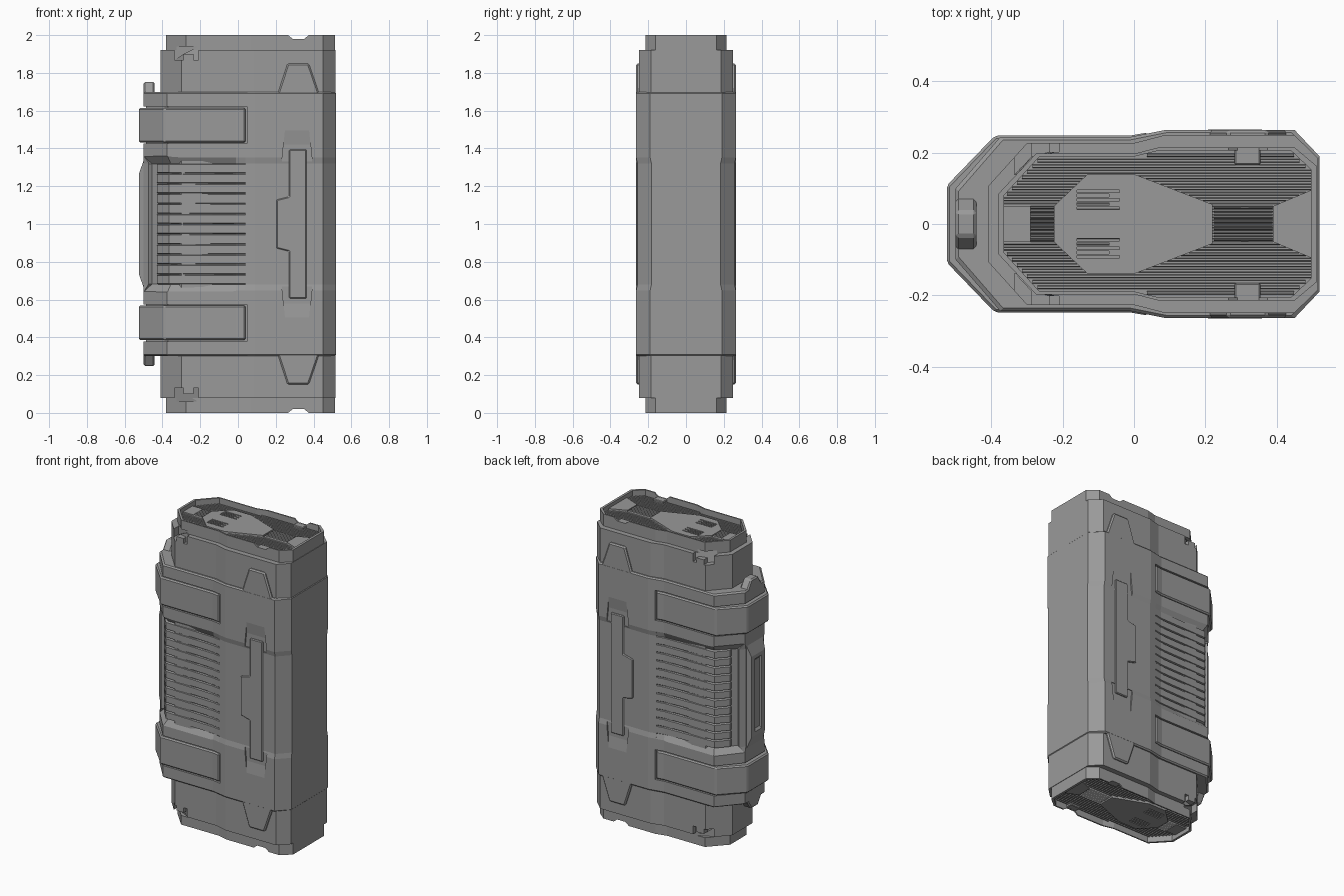
import bpy, bmesh

if "Cube" in bpy.data.objects:
    bpy.data.objects.remove(bpy.data.objects["Cube"])

CENTRE = 1.0  # all parts are modelled about mid height and mirrored there

grey = bpy.data.materials.new("dark_grey")
grey.diffuse_color = (0.32, 0.32, 0.32, 1)
grey.use_nodes = True
grey.node_tree.nodes["Principled BSDF"].inputs["Base Color"].default_value = grey.diffuse_color


def full(half):
    """Mirror a half outline (y > 0) into a closed outline."""
    return half + [(x, -y) for x, y in reversed(half)]


def inset(half, dx, dy):
    return [(x - dx if x > 0.4 else x + dx if x < -0.3 else x, y - dy) for x, y in half]


def at_z(pts, z):
    return [(x, y, z) for x, y in pts]


def prism_z(pts, z0, z1):
    return [at_z(pts, z0), at_z(pts, z1)]


def prism_y(pts, y0, y1):
    return [[(x, y, z) for x, z in pts] for y in (y0, y1)]


def prism_x(pts, x0, x1):
    return [[(x, y, z) for y, z in pts] for x in (x0, x1)]


def box(x0, x1, y0, y1, z0, z1):
    return prism_z([(x0, y0), (x1, y0), (x1, y1), (x0, y1)], z0, z1)


def make(name, solids, mirror="", bevel=0.0, cutters=(), cutter=False):
    """Build an object from lofted ring stacks, with mirror, cuts and bevel."""
    bm = bmesh.new()
    for rings in solids:
        vs = [[bm.verts.new(p) for p in r] for r in rings]
        n = len(vs[0])
        for a, b in zip(vs, vs[1:]):
            for i in range(n):
                j = (i + 1) % n
                bm.faces.new((a[i], a[j], b[j], b[i]))
        bm.faces.new(vs[0][::-1])
        bm.faces.new(vs[-1])
    bmesh.ops.recalc_face_normals(bm, faces=bm.faces[:])
    me = bpy.data.meshes.new(name)
    bm.to_mesh(me)
    bm.free()
    me.materials.append(grey)
    ob = bpy.data.objects.new(name, me)
    bpy.context.collection.objects.link(ob)
    ob.location.z = CENTRE
    if bevel:
        m = ob.modifiers.new("bevel", "BEVEL")
        m.width, m.segments, m.limit_method = bevel, 1, "ANGLE"
    for c in cutters:
        m = ob.modifiers.new("cut", "BOOLEAN")
        m.operation, m.solver, m.object = "DIFFERENCE", "EXACT", c
    if mirror:
        m = ob.modifiers.new("mirror", "MIRROR")
        m.use_axis = ("x" in mirror, "y" in mirror, "z" in mirror)
        m.use_mirror_merge = False
    if cutter:
        ob.hide_render = True
        ob.display_type = "WIRE"
    return ob


# Half outlines seen from above
SHELL = [(-0.50, 0.10), (-0.375, 0.244), (-0.01, 0.244), (0.09, 0.264), (0.45, 0.264), (0.52, 0.19)]
CORE = [(-0.41, 0.105), (-0.30, 0.227), (0, 0.227), (0.085, 0.249), (0.45, 0.249), (0.516, 0.185)]
RIM = [(-0.38, 0.085), (-0.275, 0.197), (0, 0.197), (0.07, 0.215), (0.45, 0.215), (0.513, 0.162)]
WELL = [(-0.365, 0.08), (-0.265, 0.189), (0, 0.189), (0.07, 0.206), (0.44, 0.206), (0.497, 0.152)]

# Core block with a rim and a sunken well at each end
rim_notch = make("rim_notch_cutter", [prism_y(
    [(0.265, 1.02), (0.265, 1.0), (0.29, 0.98), (0.35, 0.98), (0.375, 1.0), (0.375, 1.02)], 0.18, 0.3)],
    "yz", cutter=True)
notch = [(-0.335, 0.94), (-0.335, 0.868), (-0.288, 0.868), (-0.288, 0.9), (-0.236, 0.9),
         (-0.236, 0.868), (-0.21, 0.868), (-0.21, 0.94)]
side_notch = make("side_notch_cutter", [[
    [(x, 0.202 + min(0, x + 0.275) * 1.067, z) for x, z in notch],
    [(x, 0.3, z) for x, z in notch]]], "yz", cutter=True)
stack = [(CORE, 0.922), (RIM, 0.922), (RIM, 1.0), (WELL, 1.0), (WELL, 0.955)]
rings = [at_z(full(o), -z) for o, z in reversed(stack)] + [at_z(full(o), z) for o, z in stack]
make("core_block", [rings], cutters=(rim_notch, side_notch))

# Shell: outer sleeve with a shallow waist, strap channels and pockets
channel_half = [(0.047, 0.32), (-0.42, 0.32), (-0.6, 0.14)]
channel_in = [(0.047, 0.24), (-0.01, 0.231), (-0.37, 0.231), (-0.486, 0.097)]
strap_out = [(0.04, 0.257), (-0.01, 0.248), (-0.39, 0.248), (-0.525, 0.108)]
strap_in = [(0.04, 0.215), (-0.36, 0.215), (-0.46, 0.09)]


def wrap(outer, inner):
    """U shaped band that wraps the narrow end."""
    return full(outer) + full(inner)[::-1]


channel = make("strap_channel_cutter", [prism_z(wrap(channel_half, channel_in), 0.425, 0.621)],
               "z", cutter=True)
beyond = [(-0.56, 0.18), (-0.42, 0.32), (0.04, 0.32)]
grip_deep = [(0.04, 0.245), (-0.01, 0.234), (-0.355, 0.212), (-0.455, 0.112)] + beyond
grip_edge = [(0.04, 0.256), (-0.01, 0.246), (-0.373, 0.246), (-0.50, 0.103)] + beyond
grip = make("grip_recess_cutter", [[at_z(grip_edge, -0.36), at_z(grip_deep, -0.318),
                                    at_z(grip_deep, 0.318), at_z(grip_edge, 0.36)]], "y", cutter=True)
pocket_z = [(0.266, 0.51), (0.2545, 0.42), (0.2545, 0.33), (0.3, 0.33), (0.3, 0.51)]
pocket = make("bar_pocket_cutter", [[[(x + s * (0.36 - z) * 0.1, y, z) for y, z in pocket_z]
                                     for x, s in ((0.235, -1), (0.39, 1))]], "yz", cutter=True)
layers = [(0.70, 0.008, 0.008), (0.692, 0, 0), (0.352, 0, 0), (0.32, 0, 0.007)]
rings = [at_z(full(inset(SHELL, dx, dy)), -z) for z, dx, dy in layers]
rings += [at_z(full(inset(SHELL, dx, dy)), z) for z, dx, dy in reversed(layers)]
make("outer_shell", [rings], cutters=(channel, grip, pocket))

# Straps around the narrow end
make("strap", [prism_z(wrap(strap_out, strap_in), 0.431, 0.615)], "z", bevel=0.008)

# Grip ribs on sides and chamfers, split by narrow grooves
rib_in = [(-0.42, 0.09), (-0.34, 0.18), (0.04, 0.2)]
rib_top = [(0.04, 0.249), (-0.01, 0.239), (-0.365, 0.228), (-0.43, 0.155)] + rib_in
rib_foot = [(0.04, 0.244), (-0.01, 0.233), (-0.352, 0.211), (-0.42, 0.14)] + rib_in
ribs = []
for i in range(6):
    z = 0.027 + i * 0.0535
    ribs.append([at_z(rib_foot, z - 0.0262), at_z(rib_top, z - 0.0215),
                 at_z(rib_top, z + 0.0215), at_z(rib_foot, z + 0.0262)])
make("grip_ribs", ribs, "yz")

# Trapezoid tabs that lap over the core
make("lap_tab", [prism_y([(0.20, 0.66), (0.215, 0.705), (0.262, 0.85), (0.375, 0.85),
                          (0.425, 0.705), (0.44, 0.66)], 0.2, 0.2635)], "yz", bevel=0.008)

# Side bars with a central step
make("side_bar", [prism_y([(0.27, 0.394), (0.363, 0.394), (0.363, -0.394), (0.27, -0.394),
                           (0.27, -0.145), (0.203, -0.128), (0.203, 0.128), (0.27, 0.145)],
                          0.22, 0.265)], "y", bevel=0.005)


# Narrow end plate with a slot, and lugs at each end of the sleeve
def rect_x(x, y, z):
    return [(x, -y, -z), (x, y, -z), (x, y, z), (x, -y, z)]


make("end_plate", [[rect_x(-0.47, 0.085, 0.335), rect_x(-0.50, 0.085, 0.335), rect_x(-0.525, 0.07, 0.265),
                    rect_x(-0.525, 0.035, 0.24), rect_x(-0.513, 0.028, 0.225)]])
lug = [(-0.075, 0.66), (0.075, 0.66), (0.07, 0.70), (0.035, 0.752), (-0.035, 0.752), (-0.07, 0.70)]
make("end_lug", [prism_x(lug, -0.50, -0.442)], "z", bevel=0.008)


# End well floor: fine ridges clipped to the outline
def x_range(y):
    h = WELL
    lo = h[0][0] + max(0, y - h[0][1]) / (h[1][1] - h[0][1]) * (h[1][0] - h[0][0])
    if y > h[1][1]:
        lo = (y - h[2][1]) / (h[3][1] - h[2][1]) * h[3][0]
    hi = h[5][0] - max(0, y - h[5][1]) / (h[4][1] - h[5][1]) * (h[5][0] - h[4][0])
    return lo, hi


ridges = []
for i in range(13):
    y = 0.007 + i * 0.0155
    lo, hi = x_range(y + 0.005)
    ridges.append(prism_x([(y - 0.006, 0.95), (y - 0.003, 0.966), (y + 0.003, 0.966), (y + 0.006, 0.95)],
                          lo, hi))
make("floor_ridges", ridges, "yz")

# Contact plate with finger slots
slots = [box(-0.16, -0.04 - 0.03 * (i % 2), y - 0.004, y + 0.004, 0.962, 1.0)
         for i in range(5) for y in [0.044 + i * 0.012]]
slot_cut = make("contact_slot_cutter", slots, "y", cutter=True)
make("contact_plate", [prism_z(full([(-0.225, 0.05), (-0.13, 0.14), (0.0, 0.14), (0.22, 0.055)]),
                               0.94, 0.977)], "z", cutters=(slot_cut,))

# Key plates, ribbed necks and clips beside the contact plate
make("key_plate", [prism_z(full([(0.39, 0.05), (0.497, 0.095)]), 0.94, 0.977),
                   prism_z(full([(-0.365, 0.05), (-0.29, 0.05)]), 0.94, 0.974)], "z")
neck = [prism_z(full([(0.22, 0.055), (0.305, 0.048), (0.39, 0.05)]), 0.94, 0.96)]
for i in range(5):
    y = 0.005 + i * 0.01
    for x0, x1 in ((0.225, 0.388), (-0.29, -0.222)):
        neck.append(prism_x([(y - 0.005, 0.95), (y, 0.975), (y + 0.005, 0.95)], x0, x1))
make("neck_ribs", neck, "yz")
make("rim_clip", [box(0.282, 0.355, 0.165, 0.21, 0.94, 0.979)], "yz", bevel=0.004)
